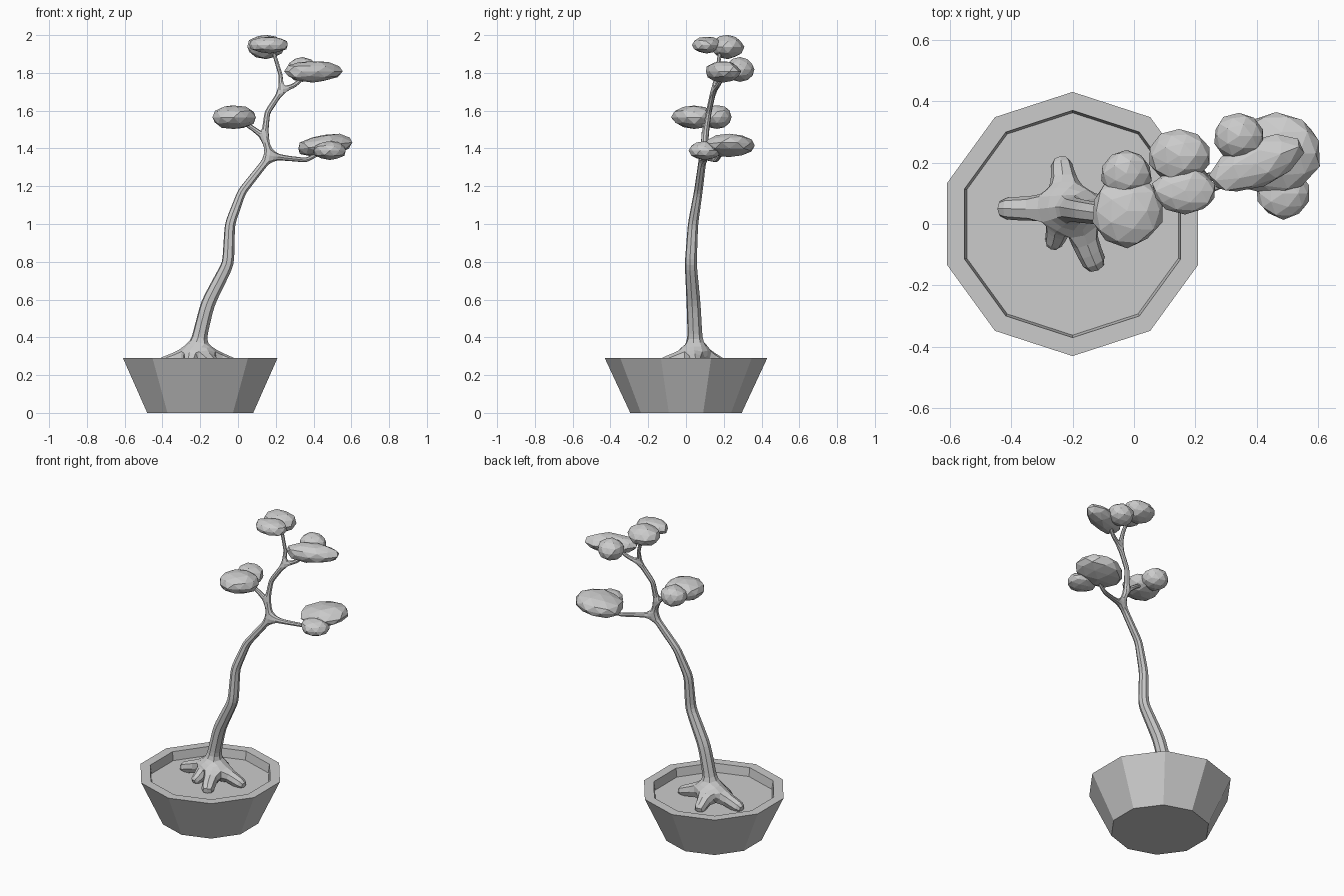
import bpy, bmesh, math, random
from mathutils import Matrix, Vector

if "Cube" in bpy.data.objects:
    bpy.data.objects.remove(bpy.data.objects["Cube"])

random.seed(4)


def add_object(name, bm):
    bmesh.ops.recalc_face_normals(bm, faces=bm.faces)
    me = bpy.data.meshes.new(name)
    bm.to_mesh(me)
    bm.free()
    ob = bpy.data.objects.new(name, me)
    bpy.context.collection.objects.link(ob)
    return ob


def lathe(name, profile, center, sides=10):
    """Stack of (radius, z) rings, closed by a face at both ends."""
    bm = bmesh.new()
    rings = []
    for r, z in profile:
        rings.append([bm.verts.new((center[0] + r * math.cos(a), center[1] + r * math.sin(a), z))
                      for a in (math.pi / 2 + 2 * math.pi * i / sides for i in range(sides))])
    for a, b in zip(rings, rings[1:]):
        for i in range(sides):
            j = (i + 1) % sides
            bm.faces.new((a[i], a[j], b[j], b[i]))
    bm.faces.new(rings[0][::-1])
    bm.faces.new(rings[-1])
    return add_object(name, bm)


# Ten-sided pot with rim and sunken soil
lathe("pot", [(0.295, 0), (0.43, 0.29), (0.37, 0.29), (0.362, 0.235)], (-0.2, 0))

# Trunk, branches and roots: a skeleton of (x, y, z, radius) given thickness by a skin
trunk = [(-0.215, 0.05, 0.325, 0.052), (-0.2, 0.047, 0.42, 0.043), (-0.16, 0.04, 0.58, 0.041),
         (-0.052, 0.025, 0.79, 0.035), (-0.043, 0.037, 1.0, 0.03), (0.02, 0.065, 1.17, 0.025),
         (0.17, 0.09, 1.36, 0.022), (0.14, 0.1, 1.46, 0.019), (0.155, 0.12, 1.59, 0.016),
         (0.23, 0.145, 1.705, 0.016), (0.225, 0.165, 1.79, 0.012), (0.185, 0.18, 1.92, 0.011)]
# Offshoots: index of the trunk point they leave from, then their points
offshoots = [
    (6, [(0.26, 0.12, 1.348, 0.015), (0.36, 0.16, 1.338, 0.013), (0.44, 0.19, 1.38, 0.012)]),
    (7, [(0.08, 0.1, 1.505, 0.014), (0.01, 0.09, 1.55, 0.012)]),
    (9, [(0.3, 0.17, 1.735, 0.013), (0.36, 0.2, 1.79, 0.012)]),
    (0, [(-0.45, 0.05, 0.237, 0.038)]),
    (0, [(-0.24, 0.22, 0.237, 0.036)]),
    (0, [(0.02, 0.05, 0.237, 0.036)]),
    (0, [(-0.115, -0.155, 0.237, 0.042)]),
    (0, [(-0.27, -0.08, 0.237, 0.03)]),
]
points = list(trunk)
edges = [(i, i + 1) for i in range(len(trunk) - 1)]
for start, path in offshoots:
    prev = start
    for p in path:
        points.append(p)
        edges.append((prev, len(points) - 1))
        prev = len(points) - 1
me = bpy.data.meshes.new("trunk")
me.from_pydata([p[:3] for p in points], edges, [])
tree = bpy.data.objects.new("trunk_and_roots", me)
bpy.context.collection.objects.link(tree)
skin = tree.modifiers.new("skin", 'SKIN')
skin.use_smooth_shade = False
for i, p in enumerate(points):
    sv = me.skin_vertices[0].data[i]
    sv.radius = (p[3], p[3])
    sv.use_root = (i == 0)
sub = tree.modifiers.new("subdivide", 'SUBSURF')
sub.levels = sub.render_levels = 1


# Foliage pads: flattened, slightly uneven faceted balls in pairs
def leaf_pad(name, center, radii, turn=0, tilt=0):
    bm = bmesh.new()
    bmesh.ops.create_icosphere(bm, subdivisions=2, radius=1)
    for v in bm.verts:
        v.co *= random.uniform(0.94, 1.05)
    m = (Matrix.Translation(center) @ Matrix.Rotation(math.radians(turn), 4, 'Z')
         @ Matrix.Rotation(math.radians(tilt), 4, 'Y') @ Matrix.Diagonal((*radii, 1)))
    bmesh.ops.transform(bm, matrix=m, verts=bm.verts)
    return add_object(name, bm)


leaf_pad("left_pad_large", (-0.022, 0.043, 1.565), (0.118, 0.118, 0.064))
leaf_pad("left_pad_small", (-0.025, 0.165, 1.567), (0.084, 0.077, 0.063))
leaf_pad("top_pad_front", (0.166, 0.108, 1.948), (0.107, 0.076, 0.046))
leaf_pad("top_pad_back", (0.147, 0.222, 1.938), (0.1, 0.086, 0.063))
leaf_pad("upper_right_pad_large", (0.396, 0.195, 1.808), (0.163, 0.078, 0.057), 22)
leaf_pad("upper_right_pad_small", (0.342, 0.286, 1.818), (0.085, 0.076, 0.064))
leaf_pad("lower_right_pad_large", (0.463, 0.23, 1.415), (0.15, 0.138, 0.06), 0, -7)
leaf_pad("lower_right_pad_small", (0.486, 0.1, 1.388), (0.09, 0.084, 0.049))
